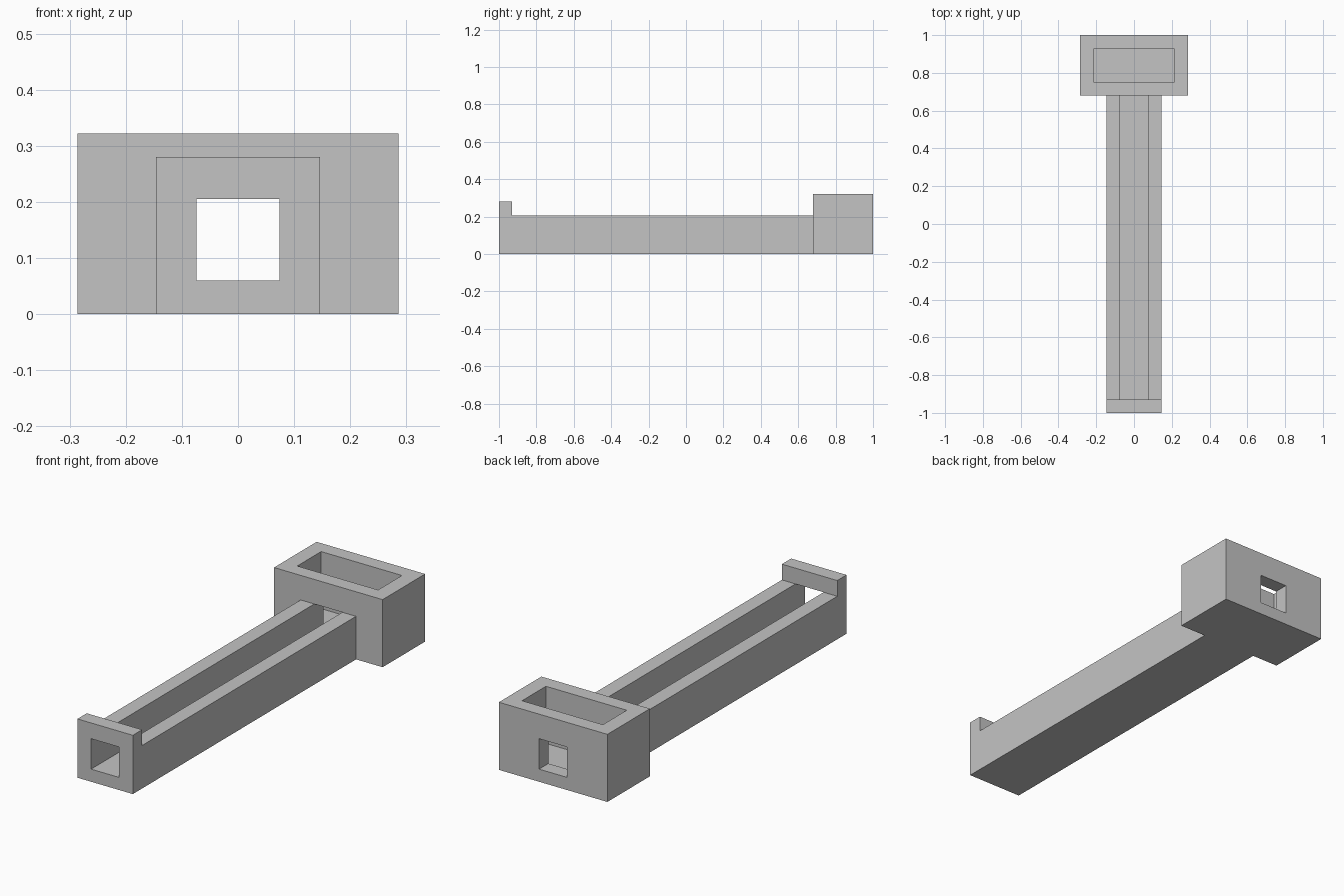
import bpy
import bmesh

cube = bpy.data.objects.get("Cube")
if cube:
    bpy.data.objects.remove(cube, do_unlink=True)

# One plain grey for everything
grey = bpy.data.materials.new("plain grey")
grey.use_nodes = True
colour = (0.55, 0.55, 0.55, 1)
grey.diffuse_color = colour
grey.node_tree.nodes["Principled BSDF"].inputs["Base Color"].default_value = colour


def extrude_side(name, outline, half_width):
    """Extrude a (y, z) outline across x, centred on x = 0."""
    bm = bmesh.new()
    face = bm.faces.new([bm.verts.new((-half_width, y, z)) for y, z in outline])
    result = bmesh.ops.extrude_face_region(bm, geom=[face])
    moved = [v for v in result["geom"] if isinstance(v, bmesh.types.BMVert)]
    bmesh.ops.translate(bm, verts=moved, vec=(2 * half_width, 0, 0))
    bmesh.ops.recalc_face_normals(bm, faces=bm.faces)
    mesh = bpy.data.meshes.new(name)
    bm.to_mesh(mesh)
    bm.free()
    mesh.materials.append(grey)
    obj = bpy.data.objects.new(name, mesh)
    bpy.context.collection.objects.link(obj)
    return obj


def block(name, half_width, y0, y1, z0, z1):
    return extrude_side(name, [(y0, z0), (y1, z0), (y1, z1), (y0, z1)], half_width)


def cut(target, *cutters):
    """Subtract the cutters, bake the result and remove the cutters."""
    for cutter in cutters:
        cutter.hide_render = True
        mod = target.modifiers.new("cut", "BOOLEAN")
        mod.operation = "DIFFERENCE"
        mod.solver = "EXACT"
        mod.object = cutter
    bpy.context.view_layer.update()
    graph = bpy.context.evaluated_depsgraph_get()
    baked = bpy.data.meshes.new_from_object(target.evaluated_get(graph))
    target.modifiers.clear()
    target.data = baked
    for cutter in cutters:
        bpy.data.objects.remove(cutter, do_unlink=True)


floor, rim, lip, top = 0.06, 0.205, 0.28, 0.322   # heights
front, lip_back, joint, back = -1.0, -0.93, 0.68, 1.0   # along y
slot = 0.074

# Open channel with a raised frame at the front end
channel = extrude_side("channel", [
    (front, 0), (joint, 0), (joint, rim),
    (lip_back, rim), (lip_back, lip), (front, lip)], 0.146)
trough = extrude_side("trough_cutter", [
    (front - 0.1, floor), (joint + 0.1, floor), (joint + 0.1, 0.4),
    (lip_back, 0.4), (lip_back, rim), (front - 0.1, rim)], slot)
cut(channel, trough)

# Rear housing with an open-topped pocket and a passage front to back
housing = block("rear_housing", 0.286, joint, back, 0, top)
pocket = block("pocket_cutter", 0.213, 0.75, 0.93, 0.05, 0.4)
passage = block("passage_cutter", slot, joint - 0.1, back + 0.1, floor, rim)
cut(housing, pocket, passage)
